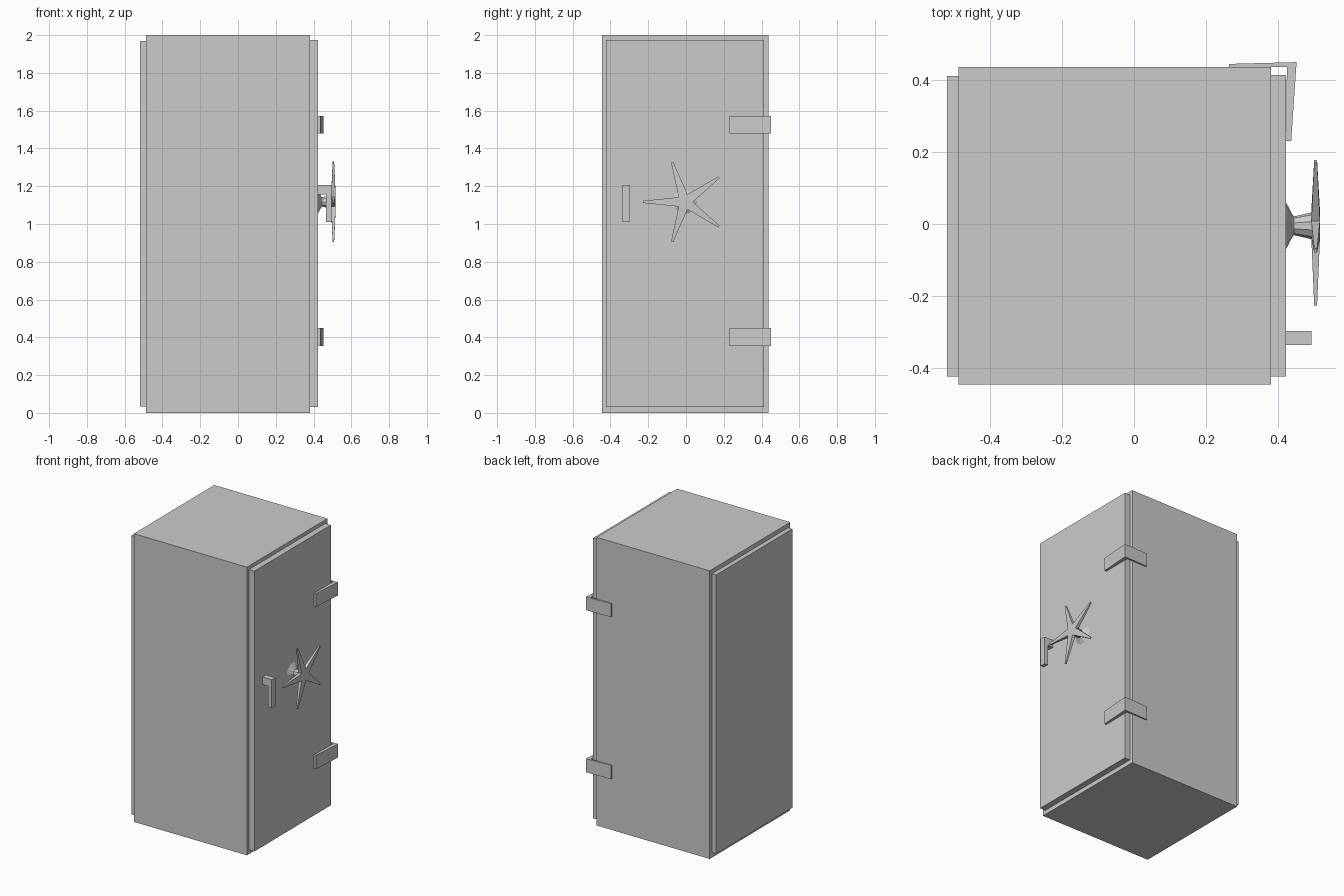
import bpy, bmesh
from math import cos, sin, pi

if "Cube" in bpy.data.objects:
    bpy.data.objects.remove(bpy.data.objects["Cube"])


def finish(name, bm):
    bmesh.ops.recalc_face_normals(bm, faces=bm.faces)
    me = bpy.data.meshes.new(name)
    bm.to_mesh(me)
    bm.free()
    ob = bpy.data.objects.new(name, me)
    bpy.context.collection.objects.link(ob)
    return ob


def prism(name, bottom, top):
    """Join two matching outlines with side faces and caps."""
    bm = bmesh.new()
    a = [bm.verts.new(p) for p in bottom]
    b = [bm.verts.new(p) for p in top]
    bm.faces.new(a[::-1])
    bm.faces.new(b)
    n = len(a)
    for i in range(n):
        j = (i + 1) % n
        bm.faces.new((a[i], a[j], b[j], b[i]))
    return finish(name, bm)


def box(name, x0, x1, y0, y1, z0, z1):
    outline = [(x0, y0), (x1, y0), (x1, y1), (x0, y1)]
    return prism(name, [(x, y, z0) for x, y in outline], [(x, y, z1) for x, y in outline])


# Cabinet with inset door and back panel
box("cabinet_body", -0.488, 0.381, -0.446, 0.437, 0, 2)
box("door", 0.381, 0.423, -0.424, 0.414, 0.03, 1.975)
box("back_panel", -0.52, -0.488, -0.424, 0.412, 0.035, 1.97)

# Angled hinges wrapping the door corner
hinge = [(0.264, 0.437), (0.425, 0.437), (0.423, 0.231), (0.437, 0.231), (0.452, 0.45), (0.264, 0.445)]
for name, z0, z1 in (("lower_hinge", 0.355, 0.45), ("upper_hinge", 1.48, 1.573)):
    prism(name, [(x, y, z0) for x, y in hinge], [(x, y, z1) for x, y in hinge])

# L-shaped pull handle
handle = [(0.423, 1.155), (0.466, 1.155), (0.466, 1.01), (0.494, 1.01), (0.494, 1.207), (0.423, 1.207)]
prism("door_handle", [(x, -0.336, z) for x, z in handle], [(x, -0.297, z) for x, z in handle])

# Faceted hub turned around the wheel axis
CY, CZ = -0.005, 1.117


def on_wheel(x, r, a):
    return (x, CY + r * cos(a), CZ + r * sin(a))


SIDES = 10
bm = bmesh.new()
rings = [[bm.verts.new(on_wheel(x, r, 2 * pi * i / SIDES)) for i in range(SIDES)]
         for x, r in ((0.422, 0.066), (0.44, 0.032), (0.445, 0.026), (0.497, 0.038))]
for lo, hi in zip(rings, rings[1:]):
    for i in range(SIDES):
        j = (i + 1) % SIDES
        bm.faces.new((lo[i], lo[j], hi[j], hi[i]))
bm.faces.new(rings[0][::-1])
bm.faces.new(rings[-1])
finish("wheel_hub", bm)

# Five-spoked wheel, tapering in width and thickness to the tips
bm = bmesh.new()
X = 0.505
valleys, tips = [], []
for k in range(5):
    a = pi + 2 * pi * k / 5
    valleys.append([bm.verts.new(on_wheel(X + s * 0.012, 0.042, a - pi / 5)) for s in (-1, 1)])
    tips.append([[bm.verts.new(on_wheel(X + s * 0.004, 0.222, a + d)) for s in (-1, 1)]
                 for d in (-0.026, 0.026)])
for s in (0, 1):
    bm.faces.new([v[s] for v in valleys])
for k in range(5):
    v, w = valleys[k], valleys[(k + 1) % 5]
    t, u = tips[k]
    for s in (0, 1):
        bm.faces.new((v[s], t[s], u[s], w[s]))
    for p, q in ((v, t), (t, u), (u, w)):
        bm.faces.new((p[0], q[0], q[1], p[1]))
finish("wheel_spokes", bm)
